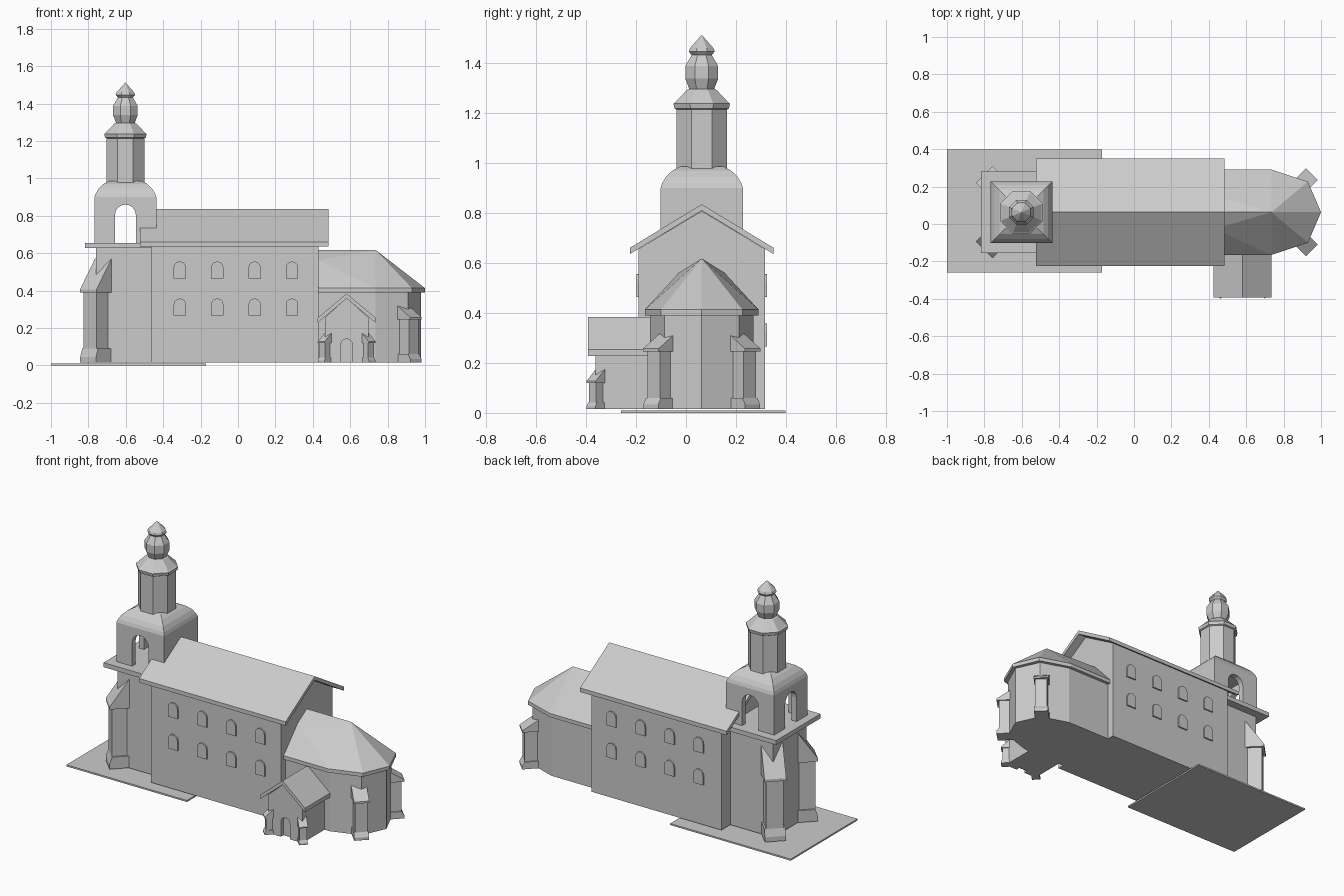
import bpy, bmesh
from math import sin, cos, pi, radians
from mathutils import Vector

if "Cube" in bpy.data.objects:
    bpy.data.objects.remove(bpy.data.objects["Cube"])

CY = 0.063          # y of the building's long axis
TX = -0.602         # x of the tower axis
Z0 = 0.016          # foot of the walls


def finish(name, bm):
    bmesh.ops.recalc_face_normals(bm, faces=bm.faces)
    me = bpy.data.meshes.new(name)
    bm.to_mesh(me)
    bm.free()
    ob = bpy.data.objects.new(name, me)
    bpy.context.collection.objects.link(ob)
    return ob


def prism(name, pts, a, b, place):
    """Extrude a 2D outline from depth a to b; place(u, v, t) gives the 3D point."""
    bm = bmesh.new()
    lo = [bm.verts.new(place(u, v, a)) for u, v in pts]
    hi = [bm.verts.new(place(u, v, b)) for u, v in pts]
    bm.faces.new(lo)
    bm.faces.new(hi)
    n = len(pts)
    for i in range(n):
        j = (i + 1) % n
        bm.faces.new((lo[i], lo[j], hi[j], hi[i]))
    return finish(name, bm)


def along_x(u, v, t):
    return (t, CY + u, v)


def along_y(cx):
    return lambda u, v, t: (cx + u, t, v)


def box(name, x0, x1, y0, y1, z0, z1):
    return prism(name, [(x0, y0), (x1, y0), (x1, y1), (x0, y1)], z0, z1,
                 lambda u, v, t: (u, v, t))


def hull(name, pts):
    bm = bmesh.new()
    for p in pts:
        bm.verts.new(p)
    bmesh.ops.convex_hull(bm, input=bm.verts)
    bmesh.ops.dissolve_limit(bm, angle_limit=0.01, verts=bm.verts, edges=bm.edges)
    return finish(name, bm)


def lathe(name, profile, n, cx, cy):
    """Stack of n-sided rings; profile radii are to the flat sides."""
    bm = bmesh.new()
    rings = []
    for r, z in profile:
        rad = r / cos(pi / n)
        rings.append([bm.verts.new((cx + rad * cos((i + .5) * 2 * pi / n),
                                    cy + rad * sin((i + .5) * 2 * pi / n), z))
                      for i in range(n)])
    for p, q in zip(rings, rings[1:]):
        for i in range(n):
            j = (i + 1) % n
            bm.faces.new((p[i], p[j], q[j], q[i]))
    bm.faces.new(rings[0])
    bm.faces.new(rings[-1])
    bmesh.ops.remove_doubles(bm, verts=bm.verts, dist=1e-5)
    return finish(name, bm)


def arch(w, z0, z1, seg=6):
    """Round-headed outline, from bottom left over the top to bottom right."""
    r = w / 2
    head = [(-r * cos(pi * i / seg), z1 - r + r * sin(pi * i / seg)) for i in range(seg + 1)]
    return [(-r, z0)] + head + [(r, z0)]


def gable_roof(half, eave, ridge, t):
    return [(-half, eave), (-half, eave + t), (0, ridge), (half, eave + t),
            (half, eave), (0, ridge - t)]


def buttress(name, x, y, deg, w, r_out, r_top, z_out, z_top, foot):
    """Diagonal corner buttress: shaft, wider sloping cap and wider foot."""
    d = Vector((cos(radians(deg)), sin(radians(deg)), 0))
    s = Vector((-d.y, d.x, 0))

    def place(u, v, t):
        return Vector((x, y, v)) + d * u + s * t
    k, t = r_out * 0.75, w * 0.13
    prism(name + "_shaft", [(r_top, Z0), (k, Z0), (k, z_out), (r_top, z_out)],
          -w * .4, w * .4, place)
    prism(name + "_cap", [(r_top, z_out - t), (r_out, z_out - t), (r_out, z_out), (r_top, z_top)],
          -w * .5, w * .5, place)
    prism(name + "_foot", [(r_top, Z0), (r_out, Z0), (r_out, Z0 + (foot - Z0) * .4),
                           (k, foot), (r_top, foot)], -w * .48, w * .48, place)


# Ground plate under the tower end
box("base_plate", -1, -0.17, -0.26, 0.398, 0, 0.01)

# Nave: gabled hall, roof, arched windows on both sides
prism("nave_walls", [(-.253, Z0), (.253, Z0), (.253, .656), (0, .808), (-.253, .656)],
      -0.465, 0.43, along_x)
prism("nave_roof", gable_roof(.287, .636, .835, .025), -0.525, 0.485, along_x)
for side in (-1, 1):
    for z in (.266, .464):
        for i in range(4):
            y = CY + side * .253
            prism("window", arch(.066, z, z + .092), y - side * .01, y + side * .009,
                  along_y(-.311 + i * .2))

# Tower base, its slab and corner buttresses
box("tower_base", -0.76, -0.46, CY - .165, CY + .165, Z0, .63)
box("tower_slab", -0.818, -0.45, CY - .218, CY + .218, .627, .655)
for side in (-1, 1):
    buttress("tower_buttress", -.76, CY + side * .16, 180 - side * 45,
             .125, .058, -.057, .405, .572, .09)

# Belfry: hollow box, arches on three sides
H, ZB, ZT, TH = .165, .655, .9, .035
opening = [(-H, ZB)] + arch(.112, ZB, .86, 8) + [(H, ZB), (H, ZT), (-H, ZT)]
for side in (-1, 1):
    y = CY + side * H
    prism("belfry_side_wall", opening, y, y - side * TH, along_y(TX))
inner = [(max(-H + TH, min(H - TH, u)), v) for u, v in opening]
prism("belfry_west_wall", inner, TX - H, TX - H + TH, along_x)
box("belfry_east_wall", TX + H - TH, TX + H, CY - H + TH, CY + H - TH, ZB, ZT)
lathe("belfry_roof", [(.165, .9), (.158, .92), (.143, .945), (.117, .97), (.085, .987)],
      4, TX, CY)

# Octagonal lantern with onion top
lathe("lantern", [(.101, .965), (.101, 1.214), (.109, 1.218), (.113, 1.238), (.105, 1.244),
                  (.06, 1.292), (.05, 1.297), (.066, 1.338), (.066, 1.388), (.04, 1.432),
                  (.052, 1.446), (.047, 1.46), (0, 1.513)], 8, TX, CY)

# Chancel with faceted apse
def apse(inset, z):
    half = [(.43, .228 - inset), (.735, .228 - inset), (.93 - inset, .163 - inset * .7)]
    return [(x, CY + s * y, z) for x, y in half for s in (-1, 1)] + [(1 - inset * 1.1, CY, z)]


hull("chancel_walls", apse(.02, Z0) + apse(.02, .395))
hull("chancel_roof", apse(0, .39) + apse(0, .413) +
     [(.43, CY - .09, .562), (.43, CY + .09, .562), (.43, CY, .618), (.735, CY, .618)])
for side in (-1, 1):
    buttress("apse_buttress", .907, CY + side * .16, side * 45,
             .088, .062, -.06, .257, .336, .06)

# Side porch with arched doorway and small buttresses
PX, PF = .581, -.363
gable = [(.117, Z0), (.117, .255), (0, .36), (-.117, .255), (-.117, Z0)]
prism("porch_front", arch(.062, Z0, .142) + gable, PF, PF + .025, along_y(PX))
prism("porch_body", gable, PF + .025, -.13, along_y(PX))
prism("porch_roof", gable_roof(.155, .228, .384, .026), -.392, -.13, along_y(PX))
for side in (-1, 1):
    buttress("porch_buttress", PX + side * .111, -.355, -90 + side * 45,
             .052, .036, -.02, .127, .177, .042)
